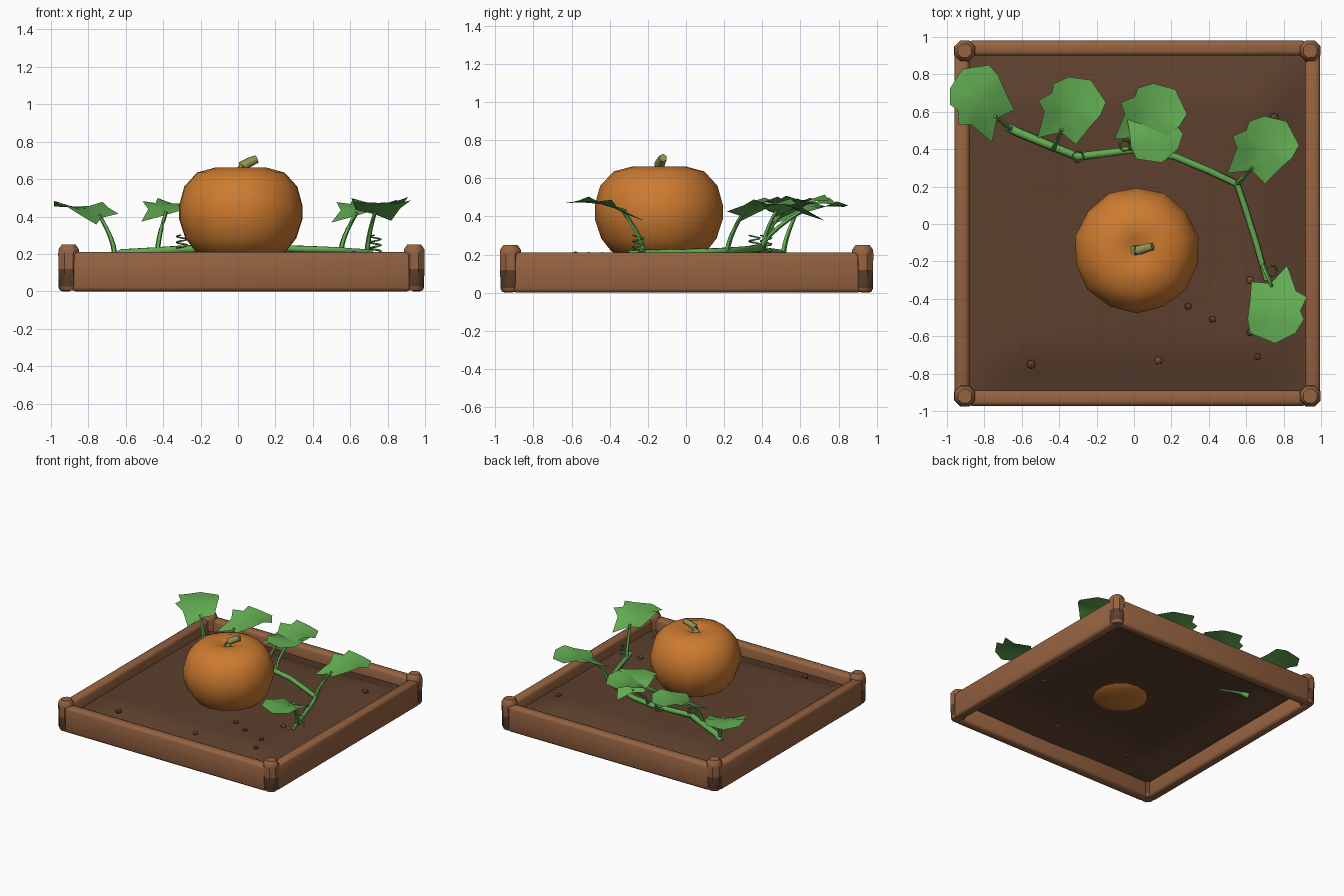
import bpy, bmesh, math, random
from mathutils import Vector

if "Cube" in bpy.data.objects:
    bpy.data.objects.remove(bpy.data.objects["Cube"])

random.seed(4)


def material(name, rgb):
    m = bpy.data.materials.new(name)
    lin = [((c / 255 + 0.055) / 1.055) ** 2.4 for c in rgb]
    m.diffuse_color = (*lin, 1)
    m.use_nodes = True
    m.node_tree.nodes["Principled BSDF"].inputs["Base Color"].default_value = m.diffuse_color
    return m


WOOD = material("wood brown", (150, 99, 65))
SOIL = material("soil brown", (93, 64, 46))
ORANGE = material("pumpkin orange", (205, 123, 48))
GREEN = material("leaf green", (98, 172, 82))
OLIVE = material("stem olive", (150, 146, 86))
PEBBLE = material("pebble brown", (122, 82, 58))


def make(name, bm, mats, angle=35):
    mesh = bpy.data.meshes.new(name)
    bm.to_mesh(mesh)
    bm.free()
    for m in mats:
        mesh.materials.append(m)
    ob = bpy.data.objects.new(name, mesh)
    bpy.context.collection.objects.link(ob)
    bpy.ops.object.select_all(action='DESELECT')
    ob.select_set(True)
    bpy.context.view_layer.objects.active = ob
    if angle:
        bpy.ops.object.shade_smooth_by_angle(angle=math.radians(angle))
    return ob


def lathe(profile, n, centre, phase=0.0, rib=0.0):
    """Closed surface from (radius, z) pairs, capped at both ends."""
    bm = bmesh.new()
    rings = []
    for r, z in profile:
        ring = []
        for i in range(n):
            a = phase + math.tau * i / n
            q = r * (1 - rib * (i % 2))
            ring.append(bm.verts.new((centre[0] + q * math.cos(a),
                                      centre[1] + q * math.sin(a), z)))
        rings.append(ring)
    for a, b in zip(rings, rings[1:]):
        for i in range(n):
            j = (i + 1) % n
            bm.faces.new((a[i], a[j], b[j], b[i]))
    bm.faces.new(rings[0][::-1])
    bm.faces.new(rings[-1])
    return bm


def tube(name, points, radii, mat, sides=6):
    """Swept tube along points; radii tapers from first to last."""
    bm = bmesh.new()
    pts = [Vector(p) for p in points]
    rings = []
    for k, p in enumerate(pts):
        d = (pts[min(k + 1, len(pts) - 1)] - pts[max(k - 1, 0)]).normalized()
        side = d.cross(Vector((0.31, -0.2, 0.93) if abs(d.z) < 0.8 else (1, 0, 0))).normalized()
        up = side.cross(d)
        r = radii[0] + (radii[1] - radii[0]) * k / (len(pts) - 1)
        rings.append([bm.verts.new(p + r * (math.cos(math.tau * i / sides) * side
                                            + math.sin(math.tau * i / sides) * up))
                      for i in range(sides)])
    for a, b in zip(rings, rings[1:]):
        for i in range(sides):
            j = (i + 1) % sides
            bm.faces.new((a[i], a[j], b[j], b[i]))
    bm.faces.new(rings[0])
    bm.faces.new(rings[-1])
    bmesh.ops.recalc_face_normals(bm, faces=bm.faces[:])
    return make(name, bm, [mat], 62)


# Timber rails with rounded edges
def rail(name, x0, x1, y0, y1):
    bm = bmesh.new()
    bmesh.ops.create_cube(bm, size=1)
    for v in bm.verts:
        v.co = ((x0 + x1) / 2 + v.co.x * (x1 - x0),
                (y0 + y1) / 2 + v.co.y * (y1 - y0), 0.105 + v.co.z * 0.21)
    bmesh.ops.bevel(bm, geom=bm.edges[:], offset=0.022, segments=2, profile=0.5,
                    affect='EDGES')
    make(name, bm, [WOOD], 50)


rail("front_rail", -0.89, 0.925, -0.972, -0.89)
rail("back_rail", -0.89, 0.925, 0.90, 0.98)
rail("left_rail", -0.96, -0.88, -0.91, 0.92)
rail("right_rail", 0.915, 0.995, -0.91, 0.92)

# Corner posts, stained with soil near the foot
for y, row in ((-0.92, "front"), (0.926, "back")):
    for x, side in ((-0.905, "left"), (0.942, "right")):
        bm = lathe([(0.046, 0.005), (0.057, 0.025), (0.059, 0.12), (0.061, 0.20),
                    (0.059, 0.225), (0.04, 0.25)], 8, (x, y), math.pi / 8)
        for f in bm.faces:
            f.material_index = int(0.03 < f.calc_center_median().z < 0.12)
        make(f"{row}_{side}_post", bm, [WOOD, SOIL], 40)

# Soil sheet, gently mounded and lower at the rails
def soil_z(x, y):
    e = max(abs(x - 0.018), abs(y)) / 0.91
    t = min(max((e - 0.72) / 0.28, 0), 1)
    return 0.193 - 0.075 * t * t * (3 - 2 * t) + 0.006 * math.sin(5 * x + 1) * math.cos(4 * y)


bm = bmesh.new()
bmesh.ops.create_grid(bm, x_segments=18, y_segments=18, size=0.92)
for v in bm.verts:
    v.co.x += 0.018
    v.co.z = soil_z(v.co.x, v.co.y)
make("soil", bm, [SOIL], 60)

# Pumpkin with a dimpled top, and its bent stem
bm = lathe([(0.07, 0.17), (0.17, 0.182), (0.25, 0.215), (0.305, 0.285), (0.338, 0.385),
            (0.338, 0.46), (0.31, 0.56), (0.24, 0.635), (0.14, 0.662), (0.07, 0.655),
            (0.03, 0.635)], 14, (0.015, -0.14), math.pi / 14, 0.015)
make("pumpkin", bm, [ORANGE], 60)
tube("pumpkin_stem", [(0.01, -0.14, 0.63), (0.025, -0.14, 0.67), (0.06, -0.13, 0.69),
                      (0.10, -0.12, 0.707)], (0.032, 0.022), OLIVE)

# Main vine lying on the soil
tube("vine", [(-0.68, 0.52, 0.175), (-0.62, 0.49, 0.205), (-0.45, 0.42, 0.215),
              (-0.30, 0.36, 0.225), (-0.14, 0.38, 0.23), (0.02, 0.40, 0.235),
              (0.22, 0.36, 0.23), (0.40, 0.285, 0.225), (0.55, 0.215, 0.22),
              (0.59, 0.10, 0.215), (0.65, -0.09, 0.212), (0.71, -0.30, 0.208)],
     (0.024, 0.016), GREEN)

# Lobed leaves: one outline, turned and sized for each leaf
OUTLINE = [(-.10, .14), (-.02, .176), (.10, .16), (.18, .04), (.15, -.03), (.10, -.085),
           (.02, -.185), (-.06, -.12), (-.187, -.15), (-.15, -.01), (-.18, .05), (-.11, .09)]
AXIS = Vector((0.55, 0.835))


def leaf(name, cx, cy, turn, size, z0, root):
    a = math.radians(turn)

    def place(p, wave=0.0):
        p = Vector(p)
        d = p.dot(AXIS)
        s = p.x * AXIS.y - p.y * AXIS.x
        z = z0 + 0.19 * d - 1.1 * d * d + 0.9 * s * s + wave
        p = p * size
        return Vector((cx + p.x * math.cos(a) - p.y * math.sin(a),
                       cy + p.x * math.sin(a) + p.y * math.cos(a), z))

    bm = bmesh.new()
    mid = bm.verts.new(place((0, 0)))
    inner = [bm.verts.new(place((x * 0.5, y * 0.5))) for x, y in OUTLINE]
    outer = [bm.verts.new(place(p, 0.008 * (-1) ** i)) for i, p in enumerate(OUTLINE)]
    n = len(OUTLINE)
    for i in range(n):
        j = (i + 1) % n
        bm.faces.new((mid, inner[j], inner[i]))
        bm.faces.new((inner[i], inner[j], outer[j], outer[i]))
    bmesh.ops.recalc_face_normals(bm, faces=bm.faces[:])
    bm.normal_update()
    if sum(f.normal.z for f in bm.faces) < 0:
        bmesh.ops.reverse_faces(bm, faces=bm.faces[:])
    make(name, bm, [GREEN], 40)
    # Curved stalk from the vine to the notch of the leaf
    b = Vector(root)
    t = place((-.055, -.105))
    pts = []
    for k in range(6):
        u = k / 5
        pts.append(Vector((b.x + (t.x - b.x) * u ** 1.6, b.y + (t.y - b.y) * u ** 1.6,
                           b.z + (t.z - b.z) * u)))
    tube(name + "_stalk", pts, (0.015, 0.010), GREEN, 5)


leaf("leaf_far_left", -0.815, 0.67, 65, 1.0, 0.445, (-0.66, 0.51, 0.20))
leaf("leaf_left", -0.33, 0.61, 0, 1.0, 0.46, (-0.43, 0.40, 0.21))
leaf("leaf_middle_back", 0.10, 0.575, -8, 1.0, 0.475, (-0.02, 0.40, 0.22))
leaf("leaf_middle_front", 0.10, 0.50, 228, 0.95, 0.465, (0.06, 0.39, 0.22))
leaf("leaf_right", 0.70, 0.40, -6, 1.0, 0.455, (0.55, 0.215, 0.21))
leaf("leaf_front_right", 0.748, -0.45, -146, 1.0, 0.465, (0.69, -0.22, 0.20))

# Curling tendrils
for k, (x, y) in enumerate(((0.735, -0.25), (-0.30, 0.36), (-0.05, 0.42))):
    pts = [(x + 0.03 * math.cos(i * 0.9), y + 0.03 * math.sin(i * 0.9), 0.215 + 0.0045 * i)
           for i in range(20)]
    tube(f"tendril_{k + 1}", pts, (0.006, 0.004), GREEN, 4)

# Scattered pebbles
SPOTS = ((.29, -.44), (.42, -.51), (.62, -.30), (.62, -.58), (.66, -.71), (.13, -.73),
         (-.55, -.75), (.75, .57))
for k, (x, y) in enumerate(SPOTS):
    bm = bmesh.new()
    bmesh.ops.create_icosphere(bm, subdivisions=1, radius=random.uniform(0.02, 0.027))
    for v in bm.verts:
        v.co = (x + v.co.x, y + v.co.y, soil_z(x, y) + 0.005 + 0.75 * v.co.z)
    make(f"pebble_{k + 1}", bm, [PEBBLE if k % 3 == 2 else SOIL], 0)
